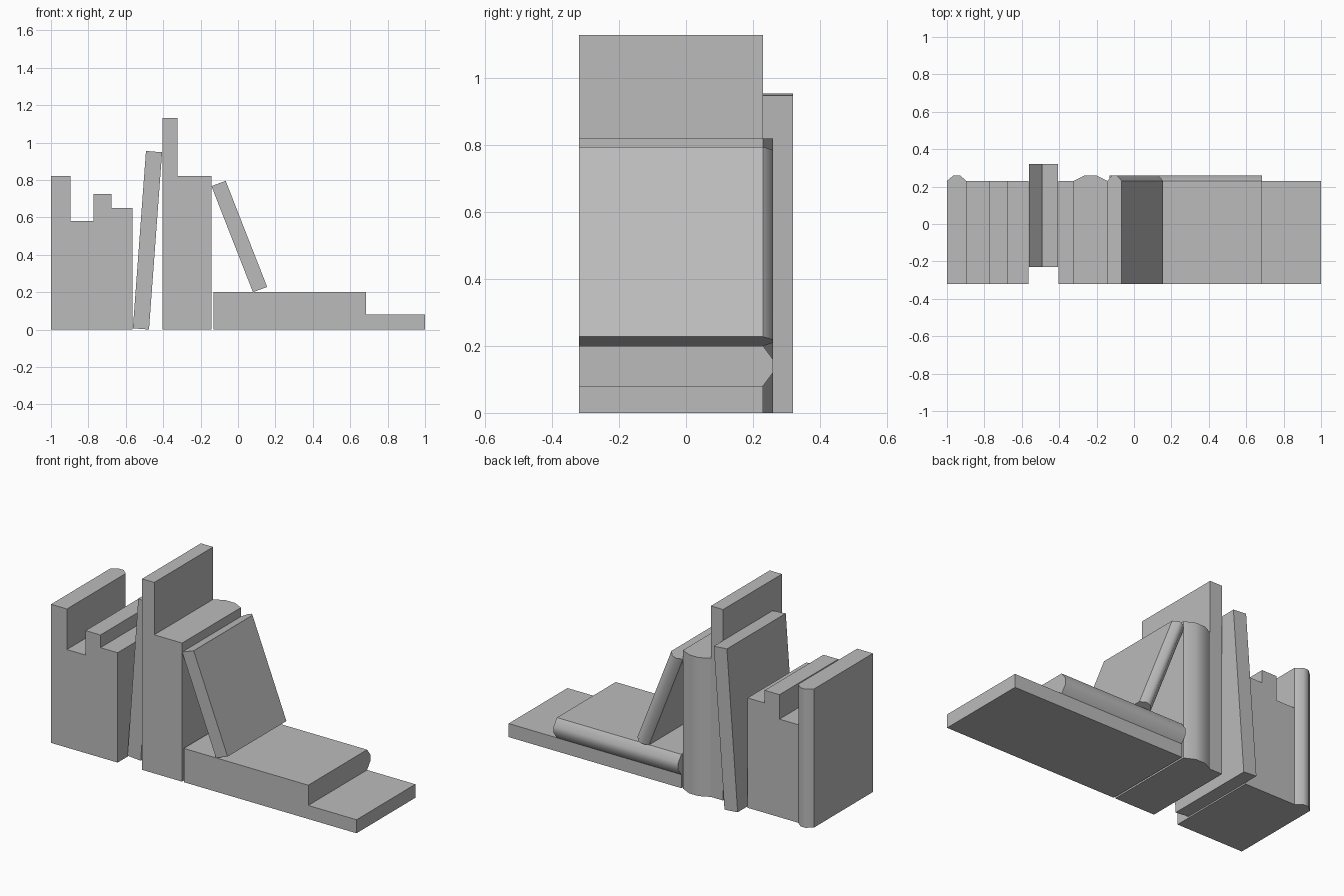
import bpy
import bmesh
from mathutils import Vector

cube = bpy.data.objects.get("Cube")
if cube:
    bpy.data.objects.remove(cube, do_unlink=True)

# One plain grey for every book
GREY = (0.5, 0.5, 0.5, 1)
grey = bpy.data.materials.new("plain grey")
grey.use_nodes = True
grey.diffuse_color = GREY
grey.node_tree.nodes["Principled BSDF"].inputs["Base Color"].default_value = GREY

FRONT, BACK, SPINE = -0.32, 0.23, 0.03


def book(name, origin, thick, length, rounded=False, shift=0):
    """Extrude a book's end profile along its length; vectors are (x, z)."""
    o, t, l = (Vector((v[0], 0, v[1])) for v in (origin, thick, length))
    profile = [(0, FRONT), (1, FRONT), (1, BACK)]
    if rounded:
        profile += [(2 / 3, BACK + SPINE), (1 / 3, BACK + SPINE)]
    profile.append((0, BACK))

    bm = bmesh.new()
    end = bm.faces.new([bm.verts.new(o + t * f + Vector((0, y + shift, 0)))
                        for f, y in profile])
    extruded = bmesh.ops.extrude_face_region(bm, geom=[end], use_keep_orig=True)["geom"]
    bmesh.ops.translate(bm, vec=l, verts=[v for v in extruded
                                          if isinstance(v, bmesh.types.BMVert)])
    bmesh.ops.recalc_face_normals(bm, faces=bm.faces)

    # Smooth the rounded spine, keep the cover edges sharp
    spine = {f for f in bm.faces if rounded and len(f.verts) == 4
             and f.calc_center_median().y > BACK}
    for f in bm.faces:
        f.smooth = f in spine
    for e in bm.edges:
        e.smooth = all(f in spine for f in e.link_faces)

    mesh = bpy.data.meshes.new(name)
    bm.to_mesh(mesh)
    bm.free()
    mesh.materials.append(grey)
    bpy.context.collection.objects.link(bpy.data.objects.new(name, mesh))


# Upright books: left edge, right edge, height, rounded spine
for name, x0, x1, height, rounded in (
        ("end_book", -1.0, -0.896, 0.82, True),
        ("short_book", -0.896, -0.773, 0.58, False),
        ("middle_book", -0.773, -0.676, 0.725, False),
        ("inner_book", -0.676, -0.564, 0.65, False),
        ("tall_book", -0.404, -0.324, 1.13, False),
        ("thick_book", -0.324, -0.142, 0.82, True)):
    book(name, (x0, 0), (x1 - x0, 0), (0, height), rounded)

# Leaning books
book("pulled_back_book", (-0.562, 0.007), (0.086, -0.007), (0.07, 0.948), shift=0.09)
book("leaning_book", (0.08, 0.2), (0.076, 0.028), (-0.222, 0.567), True)

# Flat stack
book("bottom_book", (-0.131, 0), (0, 0.08), (1.131, 0))
book("lying_book", (-0.131, 0.08), (0, 0.12), (0.815, 0), True)
